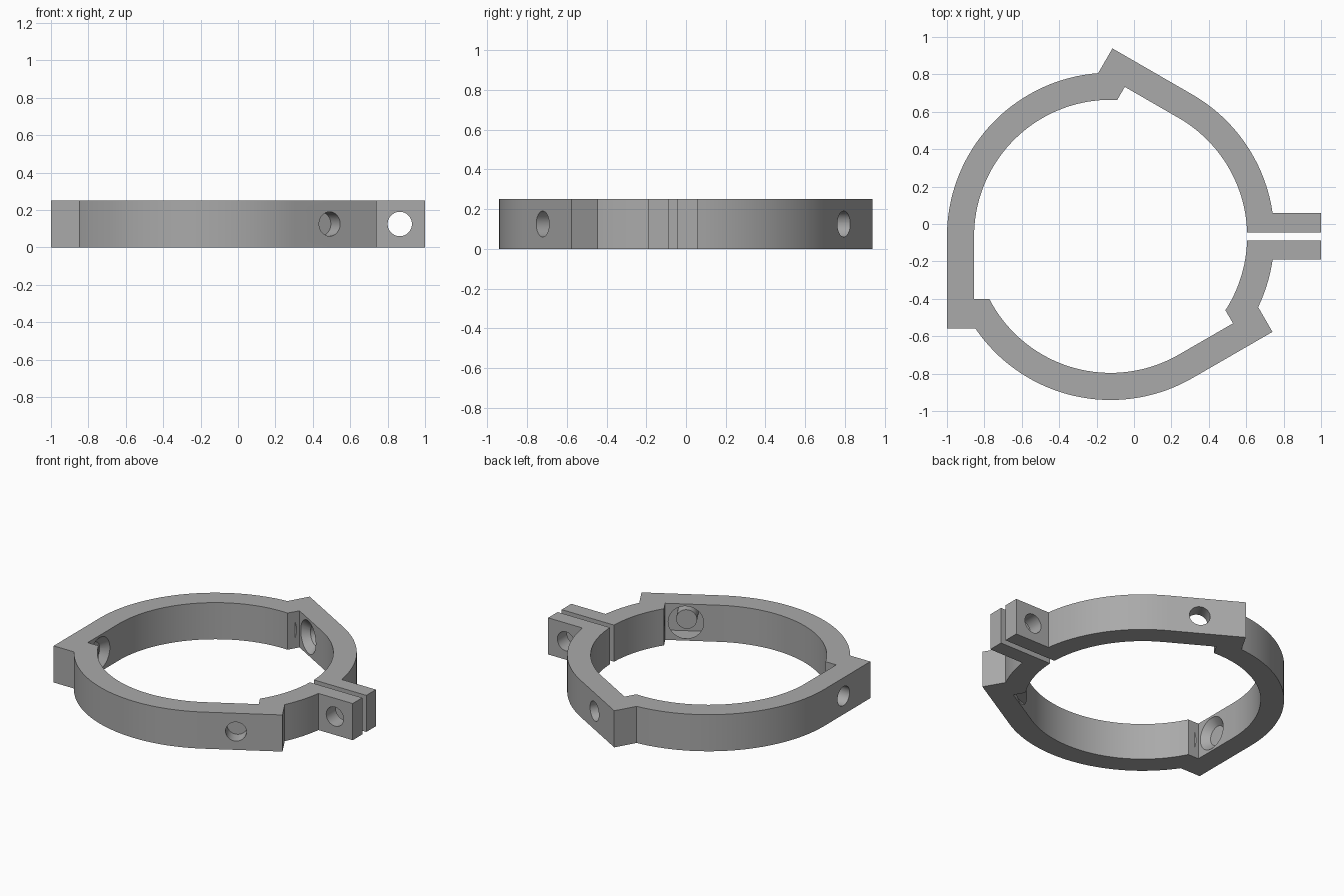
import bpy, bmesh
from math import sin, cos, asin, radians, pi
from mathutils import Vector, Matrix

if "Cube" in bpy.data.objects:
    bpy.data.objects.remove(bpy.data.objects["Cube"], do_unlink=True)

CENTRE = Vector((-0.125, -0.066, 0))
HEIGHT = 0.25
OUTER, INNER = 0.875, 0.73
TAB_ANGLES = [radians(a) for a in (60, 180, 300)]
BORE = 0.065

steel = bpy.data.materials.new("mid grey")
steel.use_nodes = True
grey = (0.40, 0.40, 0.40, 1)
steel.diffuse_color = grey
steel.node_tree.nodes["Principled BSDF"].inputs["Base Color"].default_value = grey


def polar(radius, angle):
    return Vector((radius * cos(angle), radius * sin(angle), 0))


def arc(radius, start, end):
    steps = max(2, round((end - start) / radians(2.5)))
    return [polar(radius, start + (end - start) * i / steps) for i in range(steps + 1)]


def tabbed_loop(radius, tab, half_gap):
    """Open circle whose wall runs off along a tangent at each tab, then steps back."""
    gap = asin(half_gap / radius)
    points, start = [], gap
    for angle in TAB_ANGLES:
        points += arc(radius, start, angle)
        points.append(Matrix.Rotation(angle, 3, 'Z') @ Vector((radius, tab, 0)))
        start = angle + asin(tab / radius)
    return points + arc(radius, start, 2 * pi - gap)


def cutter(name, radius1, radius2, length, matrix):
    """Tapered plug along the matrix's z axis."""
    bm = bmesh.new()
    bmesh.ops.create_cone(bm, cap_ends=True, segments=48, radius1=radius1,
                          radius2=radius2, depth=length, matrix=matrix)
    mesh = bpy.data.meshes.new(name)
    bm.to_mesh(mesh)
    bm.free()
    obj = bpy.data.objects.new(name, mesh)
    bpy.context.collection.objects.link(obj)
    obj.location = CENTRE
    obj.hide_render = True
    return obj


# Split ring outline, with a pair of clamping ears beside the slot
slot, ear, ear_end = 0.0215, 0.125, 1.125
outline = [Vector((ear_end, slot, 0)), Vector((ear_end, ear, 0))]
outline += tabbed_loop(OUTER, 0.494, ear)
outline += [Vector((ear_end, -ear, 0)), Vector((ear_end, -slot, 0))]
outline += reversed(tabbed_loop(INNER, 0.334, slot))

bm = bmesh.new()
base = bm.faces.new([bm.verts.new(p) for p in outline])
top = bmesh.ops.extrude_face_region(bm, geom=[base])["geom"]
bmesh.ops.translate(bm, vec=(0, 0, HEIGHT),
                    verts=[v for v in top if isinstance(v, bmesh.types.BMVert)])
bmesh.ops.recalc_face_normals(bm, faces=bm.faces)
mesh = bpy.data.meshes.new("clamp_ring")
bm.to_mesh(mesh)
bm.free()
mesh.materials.append(steel)
ring = bpy.data.objects.new("clamp_ring", mesh)
ring.location = CENTRE
bpy.context.collection.objects.link(ring)

# Bolt hole through both ears
mid = HEIGHT / 2
cutters = [cutter("ear_hole", BORE, BORE, 0.5,
                  Matrix.Translation((0.99, 0, mid)) @ Matrix.Rotation(pi / 2, 4, 'X'))]

# Radial screw hole in each tab, countersunk from the inside
for angle in TAB_ANGLES:
    turn = Matrix.Rotation(angle, 4, 'Z')
    outward = Matrix.Rotation(pi / 2, 4, 'Y')
    cutters.append(cutter("tab_hole", BORE, BORE, 0.4,
                          turn @ Matrix.Translation((0.8, 0.205, mid)) @ outward))
    cutters.append(cutter("tab_countersink", 0.14, BORE, 0.075,
                          turn @ Matrix.Translation((INNER + 0.0075, 0.205, mid)) @ outward))

# Cut the holes
bpy.context.view_layer.objects.active = ring
ring.select_set(True)
for tool in cutters:
    cut = ring.modifiers.new(tool.name, 'BOOLEAN')
    cut.operation = 'DIFFERENCE'
    cut.solver = 'EXACT'
    cut.object = tool
    bpy.ops.object.modifier_apply(modifier=cut.name)
    bpy.data.objects.remove(tool, do_unlink=True)

bpy.ops.object.shade_smooth_by_angle(angle=radians(25))
